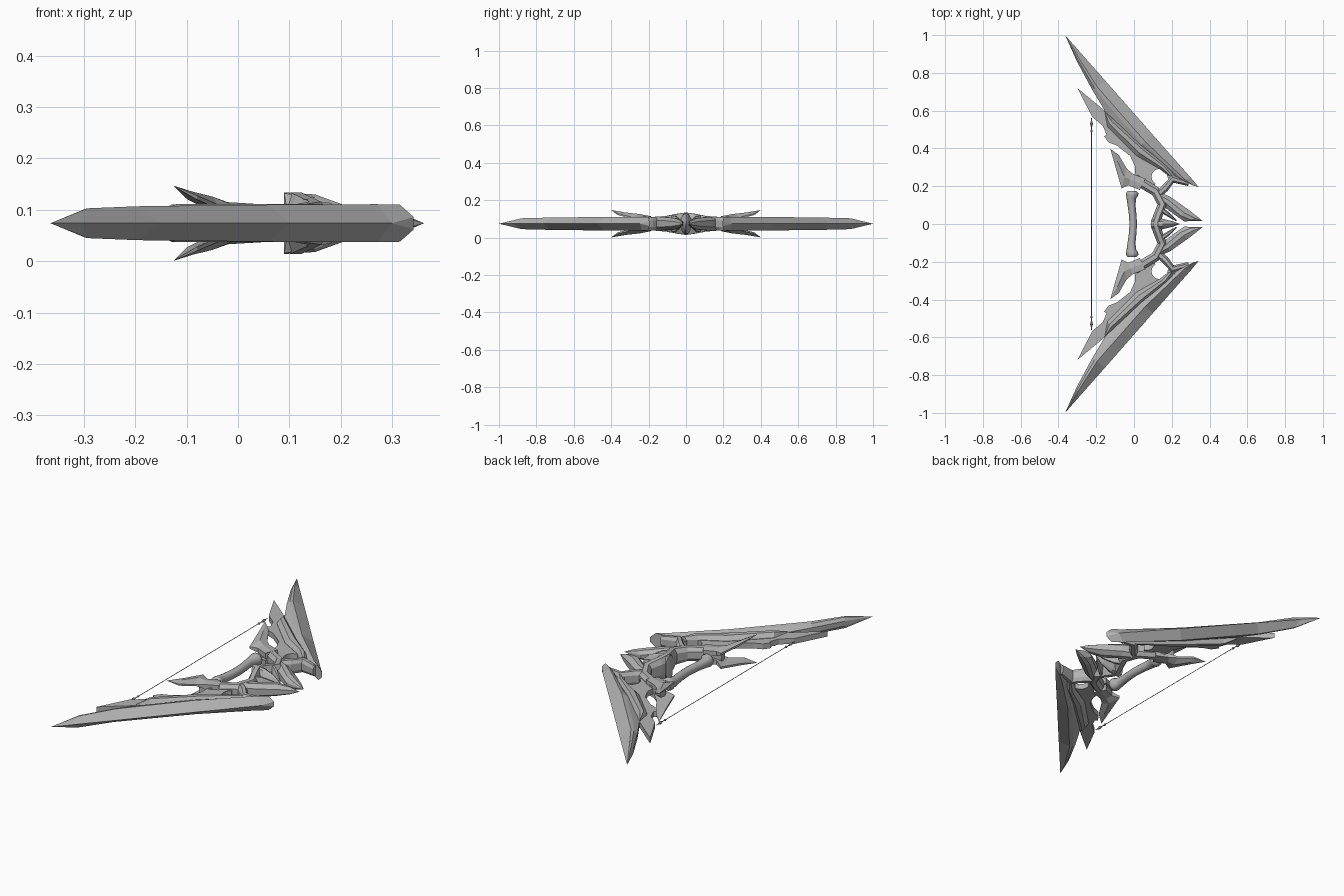
import bpy, bmesh, math
from mathutils import Vector

Z0 = 0.074  # height of the symmetry plane
grey = bpy.data.materials.new("plain_grey")
grey.diffuse_color = (0.45, 0.45, 0.45, 1)


def finish(name, bm, mirror_z=False):
    """Turn half of a part into an object mirrored across the bow."""
    bmesh.ops.remove_doubles(bm, verts=bm.verts, dist=0.0004)
    bmesh.ops.recalc_face_normals(bm, faces=bm.faces)
    me = bpy.data.meshes.new(name)
    bm.to_mesh(me)
    bm.free()
    me.materials.append(grey)
    ob = bpy.data.objects.new(name, me)
    bpy.context.collection.objects.link(ob)
    ob.location.z = Z0
    m = ob.modifiers.new("mirror", 'MIRROR')
    m.use_axis = (False, True, mirror_z)
    m.merge_threshold = 0.0005


def strip(name, rows, mirror_z=False):
    """Solid from rows of (x, y, top[, bottom]) heights."""
    bm = bmesh.new()
    top = [[bm.verts.new((p[0], p[1], p[2])) for p in r] for r in rows]
    bot = [[bm.verts.new((p[0], p[1], p[3] if len(p) > 3 else -p[2])) for p in r] for r in rows]
    n, k = len(rows), len(rows[0])
    for g in (top, bot):
        for i in range(n - 1):
            for j in range(k - 1):
                bm.faces.new((g[i][j], g[i + 1][j], g[i + 1][j + 1], g[i][j + 1]))
    rim = [(0, j) for j in range(k)] + [(i, k - 1) for i in range(1, n)]
    rim += [(n - 1, j) for j in range(k - 2, -1, -1)] + [(i, 0) for i in range(n - 2, 0, -1)]
    for (a, b), (c, d) in zip(rim, rim[1:] + rim[:1]):
        bm.faces.new((top[a][b], top[c][d], bot[c][d], bot[a][b]))
    finish(name, bm, mirror_z)


def prism(name, outline, h):
    """Flat plate of half thickness h."""
    bm = bmesh.new()
    top = [bm.verts.new((x, y, h)) for x, y in outline]
    bot = [bm.verts.new((x, y, -h)) for x, y in outline]
    bm.faces.new(top)
    bm.faces.new(bot[::-1])
    for i in range(len(top)):
        bm.faces.new((top[i - 1], top[i], bot[i], bot[i - 1]))
    finish(name, bm)


def bar(name, path):
    """Chamfered bar along points (x, y, half width, half height)."""
    rows = []
    for i, (x, y, w, h) in enumerate(path):
        a, b = path[max(i - 1, 0)], path[min(i + 1, len(path) - 1)]
        t = Vector((b[0] - a[0], b[1] - a[1])).normalized()
        if y == 0:
            t = Vector((0, -1))
        rows.append([(x - t.y * w * s, y + t.x * w * s, h * f)
                     for s, f in ((-1, .5), (-.45, 1), (.45, 1), (1, .5))])
    strip(name, rows)


def spindle(name, rings, sides, smooth=False, cap=True):
    """Loft of ellipses (y, centre x, radius x, radius z) along y."""
    bm = bmesh.new()
    loops = [[bm.verts.new((cx + rx * math.cos(math.tau * i / sides), y,
                            rz * math.sin(math.tau * i / sides))) for i in range(sides)]
             for y, cx, rx, rz in rings]
    for a, b in zip(loops, loops[1:]):
        for i in range(sides):
            bm.faces.new((a[i - 1], a[i], b[i], b[i - 1])).smooth = smooth
    if cap:
        bm.faces.new(loops[-1])
    finish(name, bm)


# Long outer blade: sharp outer edge, ridge, groove side
strip("outer_blade", [
    [(-.365, 1, 0)] * 4,
    [(-.300, .926, 0), (-.293, .880, .029), (-.297, .870, .028), (-.302, .860, .012)],
    [(-.155, .762, 0), (-.195, .726, .033), (-.207, .718, .029), (-.222, .712, .014)],
    [(-.075, .671, 0), (-.115, .635, .034), (-.130, .620, .029), (-.155, .600, .014)],
    [(.100, .472, 0), (.060, .436, .036), (.045, .423, .029), (.025, .405, .014)],
    [(.300, .246, 0), (.270, .235, .037), (.245, .245, .029), (.215, .262, .014)],
    [(.342, .196, .012), (.315, .203, .036), (.275, .222, .029), (.235, .237, .014)]])

# Raised rib beside the blade
strip("feather_rib", [
    [(-.158, .602, .012), (-.157, .600, .020), (-.155, .595, .020), (-.152, .585, .012)],
    [(-.110, .555, .016), (-.120, .545, .037), (-.130, .530, .036), (-.140, .515, .016)],
    [(.060, .405, .016), (.045, .395, .037), (.030, .375, .036), (.015, .360, .016)],
    [(.180, .305, .016), (.165, .300, .037), (.145, .300, .036), (.130, .295, .016)],
    [(.215, .255, .016), (.200, .255, .030), (.188, .257, .030), (.178, .258, .016)]])

# Feather plate with notches and the round cut-out near the arm
hole = [(.135 + .042 * math.cos(math.radians(a)), .25 + .042 * math.sin(math.radians(a)))
        for a in range(0, 241, 20)]
prism("feather_plate", [(-.30, .72), (-.155, .60), (.02, .45), (.20, .30), (.23, .24), (.185, .235)]
      + hole + [(.10, .19), (.04, .21), (.00, .24), (.005, .265), (.005, .305), (-.02, .36),
                (-.09, .415), (-.135, .432), (-.158, .465), (-.145, .472), (-.165, .52), (-.22, .565)], .014)

# Curved fins that flare above and below
strip("side_fin", [
    [(.060, .240, .036, .004), (.045, .210, .037, .004), (.030, .180, .034, .004)],
    [(-.005, .265, .034, .012), (-.020, .235, .041, .012), (-.030, .205, .034, .012)],
    [(-.038, .292, .036, .028), (-.050, .250, .052, .030), (-.066, .188, .040, .030)],
    [(-.080, .365, .054, .046), (-.087, .330, .061, .046), (-.098, .300, .056, .046)],
    [(-.125, .398, .073, .072)] * 3], True)

# Riser arm, bending in towards the centre
bar("riser_arm", [(-.04, .245, .020, .028), (.01, .235, .026, .036), (.115, .172, .026, .036),
                  (.150, .105, .026, .042), (.125, .040, .024, .054), (.112, 0, .024, .060)])

# Strut linking the arm to the blade root
bar("blade_strut", [(.125, .155, .020, .034), (.165, .190, .020, .036), (.205, .238, .020, .034),
                    (.290, .215, .014, .026)])

# Forward prong
strip("front_prong", [
    [(.125, .175, .020), (.120, .160, .036), (.120, .145, .036), (.125, .125, .020)],
    [(.195, .142, .018), (.180, .128, .036), (.170, .110, .036), (.160, .090, .018)],
    [(.285, .078, .014), (.265, .060, .030), (.245, .045, .030), (.225, .042, .014)],
    [(.335, .040, .008), (.320, .032, .018), (.300, .022, .018), (.265, .014, .008)],
    [(.362, .017, 0)] * 4])

# Centre wedge and small spikes between the prongs
strip("centre_wedge", [
    [(.090, 0, .060), (.090, .015, .058), (.095, .028, .030)],
    [(.150, 0, .056), (.150, .012, .050), (.150, .028, .024)],
    [(.205, 0, .036), (.205, .008, .028), (.205, .014, .014)],
    [(.245, 0, 0)] * 3])
bar("inner_spike", [(.130, .085, .014, .046), (.175, .055, .012, .040), (.225, .018, .004, .012)])

# Bowed grip with flared ends
spindle("grip", [(0, -.004, .020, .022), (.05, -.007, .020, .022), (.10, -.013, .021, .023),
                 (.135, -.014, .025, .027), (.150, -.010, .032, .032), (.165, -.009, .032, .032),
                 (.175, -.012, .022, .024)], 14, True)

# Bowstring and its diamond beads
spindle("bowstring", [(0, -.225, .0016, .0016), (.56, -.225, .0016, .0016)], 6)
for label, y, half, r in (("large_bead", .53, .026, .008), ("small_bead", .492, .014, .006)):
    spindle(label, [(y - half, -.225, 0, 0), (y, -.225, r, r), (y + half, -.225, 0, 0)], 6, cap=False)
